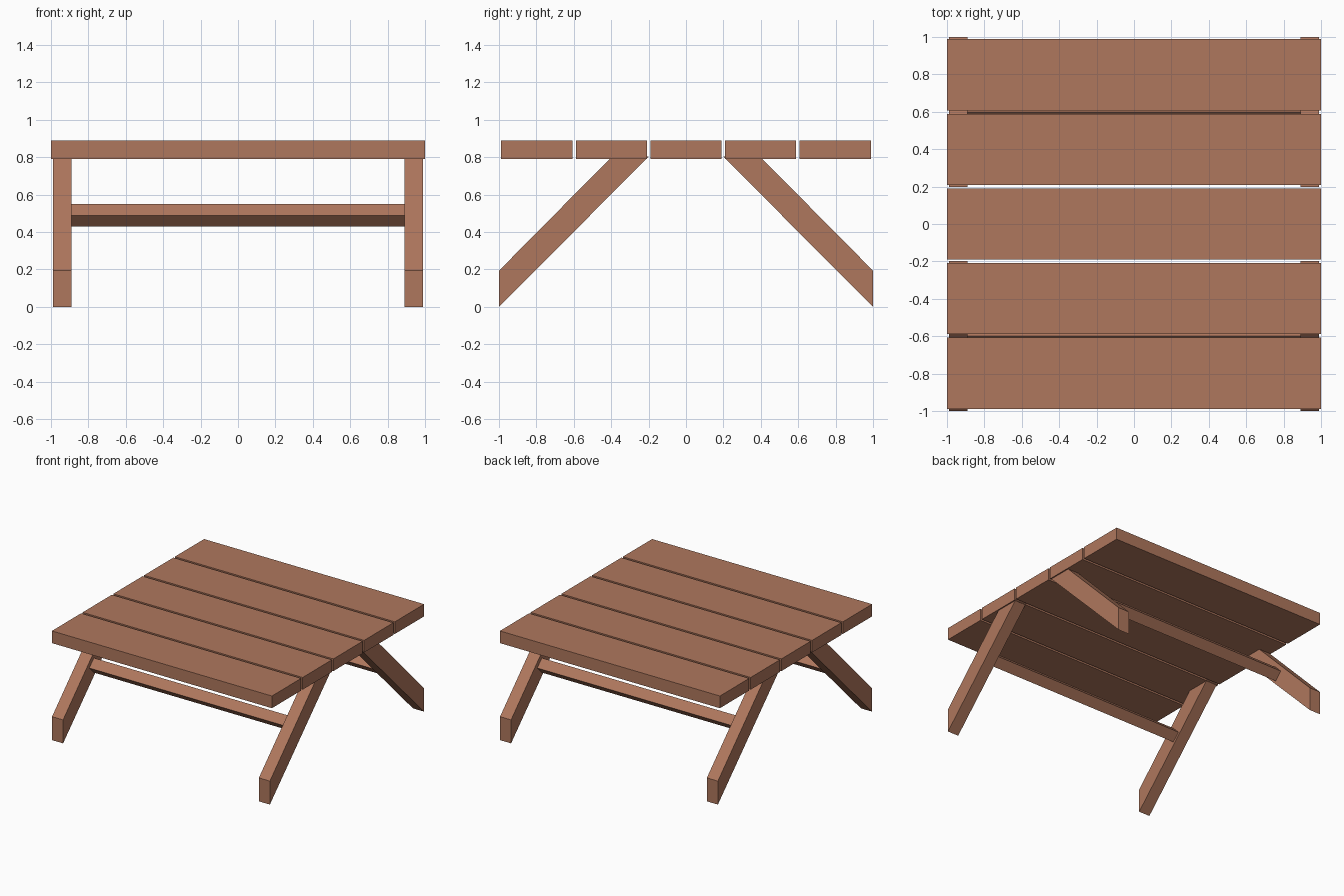
import bpy

if "Cube" in bpy.data.objects:
    bpy.data.objects.remove(bpy.data.objects["Cube"])

wood = bpy.data.materials.new("brown wood")
wood.diffuse_color = (0.43, 0.185, 0.11, 1.0)
wood.use_nodes = True
wood.node_tree.nodes["Principled BSDF"].inputs["Base Color"].default_value = wood.diffuse_color


def prism(name, profile, x0, x1):
    """Extrude a (y, z) profile along x."""
    n = len(profile)
    verts = [(x, y, z) for x in (x0, x1) for y, z in profile]
    faces = [tuple(range(n))[::-1], tuple(range(n, 2 * n))]
    faces += [(i, (i + 1) % n, n + (i + 1) % n, n + i) for i in range(n)]
    # keep normals outward whichever way the profile winds
    area = sum(profile[i][0] * profile[(i + 1) % n][1]
               - profile[(i + 1) % n][0] * profile[i][1] for i in range(n))
    if area < 0:
        faces = [f[::-1] for f in faces]
    mesh = bpy.data.meshes.new(name)
    mesh.from_pydata(verts, [], faces)
    mesh.materials.append(wood)
    obj = bpy.data.objects.new(name, mesh)
    bpy.context.collection.objects.link(obj)
    return obj


# Five planks of the table top
for i in range(5):
    y = (i - 2) * 0.399
    prism(f"top_plank_{i + 1}",
          [(y - 0.19, 0.79), (y + 0.19, 0.79), (y + 0.19, 0.89), (y - 0.19, 0.89)],
          -1.0, 1.0)

for end, s in (("front", -1), ("back", 1)):
    # Slanted legs with upright foot ends
    leg = [(s * 1.0, 0.0), (s * 1.0, 0.193), (s * 0.396, 0.803), (s * 0.199, 0.803)]
    prism(f"{end}_left_leg", leg, -0.99, -0.89)
    prism(f"{end}_right_leg", leg, 0.89, 0.99)
    # Crossbar between the legs, a square bar turned on its corner
    c, z, r = s * 0.6, 0.489, 0.06
    prism(f"{end}_crossbar", [(c - r, z), (c, z - r), (c + r, z), (c, z + r)],
          -0.89, 0.89)
